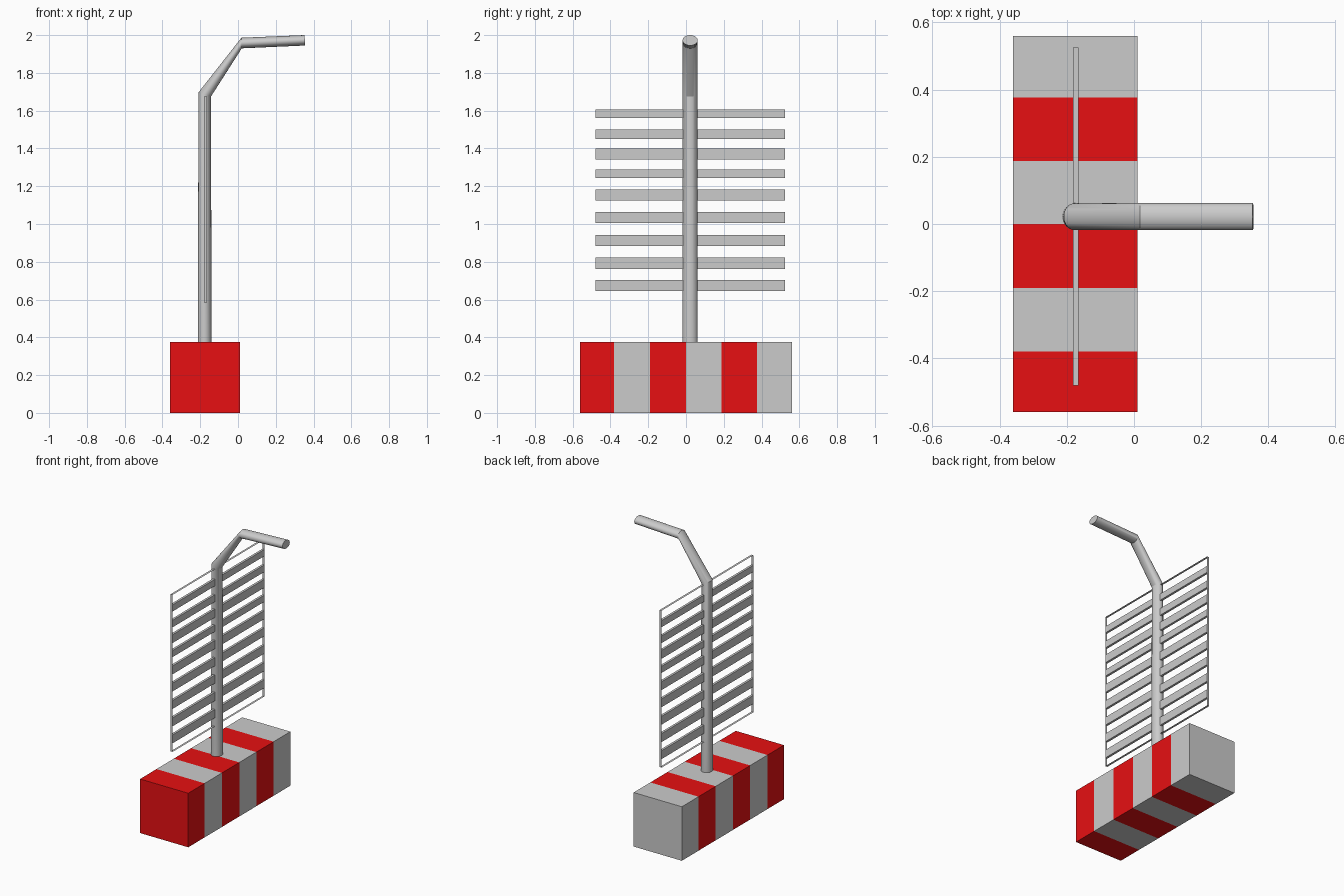
import bpy, bmesh, math
from mathutils import Vector

if "Cube" in bpy.data.objects:
    bpy.data.objects.remove(bpy.data.objects["Cube"])

red = bpy.data.materials.new("red_paint")
red.diffuse_color = (0.8, 0.005, 0.006, 1)
red.use_nodes = True
red.node_tree.nodes["Principled BSDF"].inputs["Base Color"].default_value = red.diffuse_color


def make_object(name, bm, mat=None):
    bmesh.ops.recalc_face_normals(bm, faces=bm.faces[:])
    mesh = bpy.data.meshes.new(name)
    bm.to_mesh(mesh)
    bm.free()
    obj = bpy.data.objects.new(name, mesh)
    bpy.context.collection.objects.link(obj)
    if mat:
        mesh.materials.append(mat)
    return obj


def box(name, lo, hi, mat=None, drop=lambda n: False):
    """Box between two corners; faces whose normal satisfies drop are left out."""
    bm = bmesh.new()
    bmesh.ops.create_cube(bm, size=1)
    lo, hi = Vector(lo), Vector(hi)
    for v in bm.verts:
        v.co = (lo + hi) / 2 + v.co * (hi - lo)
    bm.normal_update()
    gone = [f for f in bm.faces if drop(f.normal)]
    if gone:
        bmesh.ops.delete(bm, geom=gone, context='FACES')
    return make_object(name, bm, mat)


# Striped base block, hidden faces between stripes left out
edges = [-0.56, -0.38, -0.19, 0.0, 0.188, 0.377, 0.56]
for i in range(6):
    first, last = i == 0, i == 5
    box(f"base_stripe_{i + 1}", (-0.36, edges[i], 0), (0.01, edges[i + 1], 0.375),
        red if i % 2 == 0 else None,
        lambda n: (n.y < -0.5 and not first) or (n.y > 0.5 and not last))

# Bent pole lofted through rings: (left/top x, z), (right/bottom x, z)
sections = [((-0.213, 0.37), (-0.140, 0.37)),
            ((-0.209, 1.697), (-0.143, 1.675)),
            ((0.018, 1.986), (0.020, 1.930)),
            ((0.352, 2.0), (0.356, 1.945))]
SIDES, POLE_Y, RADIUS_Y = 32, 0.022, 0.04
bm = bmesh.new()
rings = []
for a, b in sections:
    a, b = Vector((a[0], POLE_Y, a[1])), Vector((b[0], POLE_Y, b[1]))
    mid, half = (a + b) / 2, (b - a) / 2
    ring = []
    for k in range(SIDES):
        t = 2 * math.pi * k / SIDES
        ring.append(bm.verts.new(mid + half * math.cos(t)
                                 + Vector((0, RADIUS_Y * math.sin(t), 0))))
    rings.append(ring)
for r0, r1 in zip(rings, rings[1:]):
    for k in range(SIDES):
        n = (k + 1) % SIDES
        bm.faces.new((r0[k], r0[n], r1[n], r1[k]))
bm.faces.new(rings[0])
bm.faces.new(rings[-1])
pole = make_object("bent_pole", bm)
bpy.context.view_layer.objects.active = pole
pole.select_set(True)
bpy.ops.object.shade_smooth_by_angle(angle=math.radians(30))
pole.select_set(False)

# Thin ribbon frame around the panel (open front and back)
X0, X1, Y0, Y1 = -0.181, -0.165, -0.48, 0.525
box("panel_frame", (X0, Y0, 0.585), (X1, Y1, 1.675), drop=lambda n: abs(n.x) > 0.5)

# Horizontal slats
slats = [(0.645, 0.703), (0.763, 0.822), (0.884, 0.942), (1.005, 1.063), (1.124, 1.182),
         (1.243, 1.289), (1.341, 1.399), (1.450, 1.499), (1.560, 1.606)]
for i, (z0, z1) in enumerate(slats):
    box(f"slat_{i + 1}", (X0, Y0, z0), (X1, Y1, z1))
